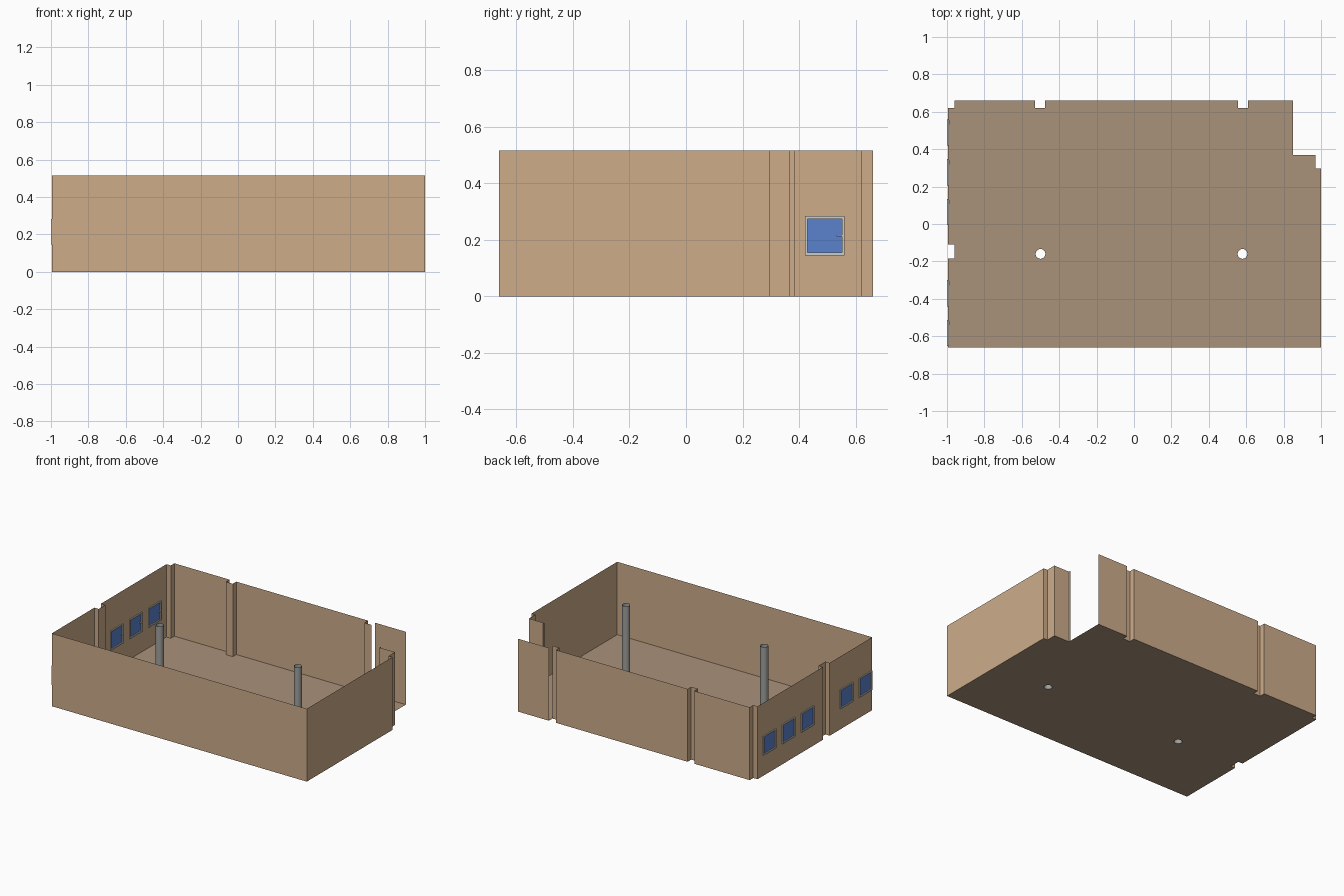
import bpy, bmesh, math
from mathutils import Vector

if "Cube" in bpy.data.objects:
    bpy.data.objects.remove(bpy.data.objects["Cube"])

H = 0.515          # wall height
LX = -0.994        # plane of the left wall


def material(name, rgb):
    m = bpy.data.materials.new(name)
    lin = [((c / 255 + 0.055) / 1.055) ** 2.4 for c in rgb]
    m.diffuse_color = (*lin, 1)
    m.use_nodes = True
    m.node_tree.nodes["Principled BSDF"].inputs["Base Color"].default_value = m.diffuse_color
    return m


TAN = material("wall_tan", (205, 172, 138))
FLOOR = material("floor_taupe", (170, 146, 122))
GREY = material("column_grey", (160, 160, 157))
BLUE = material("glass_blue", (90, 130, 204))
FRAME = material("frame_light_grey", (204, 204, 203))


def finish(name, bm, mat):
    me = bpy.data.meshes.new(name)
    bm.to_mesh(me)
    bm.free()
    me.materials.append(mat)
    ob = bpy.data.objects.new(name, me)
    bpy.context.collection.objects.link(ob)
    return ob


def fill(name, loops, normal, mat):
    """Flat sheet: first loop is the outline, the rest are holes."""
    bm = bmesh.new()
    for loop in loops:
        vs = [bm.verts.new(p) for p in loop]
        for a, b in zip(vs, vs[1:] + vs[:1]):
            bm.edges.new((a, b))
    bmesh.ops.triangle_fill(bm, use_beauty=True, use_dissolve=False,
                            edges=bm.edges[:], normal=Vector(normal))
    for f in bm.faces:
        f.normal_update()
        if f.normal.dot(Vector(normal)) < 0:
            f.normal_flip()
    return finish(name, bm, mat)


def wall(name, pts):
    """Upright sheet along a plan path."""
    bm = bmesh.new()
    lo = [bm.verts.new((x, y, 0)) for x, y in pts]
    hi = [bm.verts.new((x, y, H)) for x, y in pts]
    for i in range(len(pts) - 1):
        bm.faces.new((lo[i], lo[i + 1], hi[i + 1], hi[i]))
    return finish(name, bm, TAN)


def rect(x, y0, y1, z0, z1):
    return [(x, y0, z0), (x, y1, z0), (x, y1, z1), (x, y0, z1)]


def box(name, x0, x1, y0, y1, z0, z1, mat):
    bm = bmesh.new()
    bmesh.ops.create_cube(bm, size=1)
    for v in bm.verts:
        v.co = ((x0 + x1) / 2 + v.co.x * (x1 - x0),
                (y0 + y1) / 2 + v.co.y * (y1 - y0),
                (z0 + z1) / 2 + v.co.z * (z1 - z0))
    return finish(name, bm, mat)


# plan paths, anticlockwise from the front left corner
front_right = [(LX, -.66), (1, -.66), (1, .297), (.97, .297), (.97, .368),
               (.85, .368), (.85, .383)]
back_panel = [(.85, .66), (.61, .66)]
back_left = [(.61, .62), (.555, .62), (.555, .66), (-.475, .66), (-.475, .62),
             (-.528, .62), (-.528, .66), (-.96, .66), (-.96, .62), (LX, .62)]
left_niche = [(LX, -.11), (-.96, -.11), (-.96, -.185), (LX, -.185)]

wall("front_and_right_wall", front_right)
wall("back_wall_by_doorway", back_panel)
wall("back_wall", back_left)
wall("left_wall_niche", left_niche)

# columns: open tubes standing in floor holes
R = 0.026
columns = [(-.5, -.16), (.58, -.16)]
circles = []
for i, (cx, cy) in enumerate(columns):
    ring = [(cx + R * math.cos(k * math.tau / 24),
             cy + R * math.sin(k * math.tau / 24)) for k in range(24)]
    circles.append([(x, y, 0) for x, y in ring])
    col = wall(f"column_{i + 1}", ring + ring[:1])
    col.data.materials[0] = GREY
    bm = bmesh.new()
    bm.from_mesh(col.data)
    bmesh.ops.remove_doubles(bm, verts=bm.verts[:], dist=1e-5)
    for f in bm.faces:
        f.smooth = True
    bm.to_mesh(col.data)
    bm.free()

# floor
outline = [(x, y, 0) for x, y in front_right + back_panel + back_left + left_niche]
fill("floor", [outline] + circles, (0, 0, 1), FLOOR)

# left wall with window openings
Z0, Z1, W, T = 0.145, 0.283, 0.07, 0.009
centres = [.49, .277, .064, -.37, -.583]
for name, y0, y1 in (("left_wall_rear", -.11, .62), ("left_wall_front", -.66, -.185)):
    holes = [rect(LX, c - W + T, c + W - T, Z0 + T, Z1 - T)
             for c in centres if y0 < c < y1]
    fill(name, [rect(LX, y0, y1, 0, H)] + holes, (-1, 0, 0), TAN)

# windows: frame, pane and handle
for i, c in enumerate(centres, 1):
    inner = rect(LX, c - W + T, c + W - T, Z0 + T, Z1 - T)
    frame = fill(f"window_frame_{i}", [rect(LX, c - W, c + W, Z0, Z1), inner],
                 (-1, 0, 0), FRAME)
    mod = frame.modifiers.new("thickness", "SOLIDIFY")
    mod.thickness = 0.012
    mod.offset = 0
    fill(f"window_pane_{i}", [inner], (-1, 0, 0), BLUE)
    box(f"window_handle_{i}", LX + .001, LX + .008, c + .042, c + W - T / 2,
        .211, .217, FRAME)
